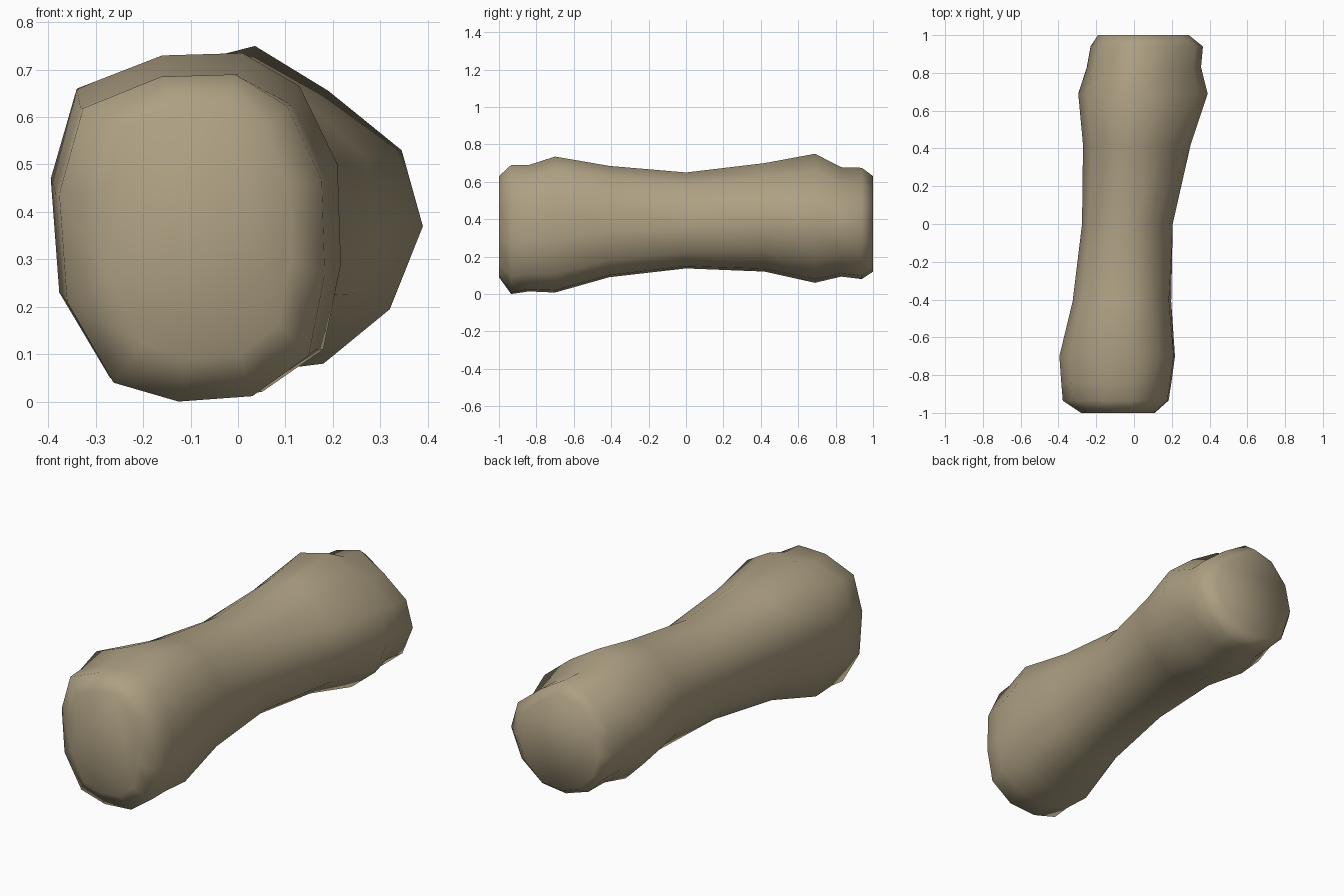
import bpy, bmesh
from mathutils import Vector

if "Cube" in bpy.data.objects:
    bpy.data.objects.remove(bpy.data.objects["Cube"])

# twelve-sided cross-sections (x, z) of the two knuckles, clockwise from the top left
FRONT = [(-.16, .73), (.01, .735), (.13, .665), (.21, .50), (.217, .29), (.18, .11),
         (.05, .02), (-.12, .008), (-.27, .05), (-.377, .23), (-.395, .47), (-.34, .66)]
REAR = [(-.12, .71), (.035, .75), (.19, .655), (.345, .53), (.39, .37), (.32, .195),
        (.18, .08), (.02, .06), (-.13, .11), (-.24, .22), (-.295, .38), (-.25, .57)]

# stations along the shaft: y, x min, x max, z min, z max
STATIONS = [
    (-1.0, -.28, .11, .09, .63),
    (-.935, -.377, .183, .0, .69),
    (-.84, -.385, .198, .014, .69),
    (-.70, -.395, .217, .008, .735),
    (-.41, -.325, .197, .09, .685),
    (0, -.275, .205, .137, .65),
    (.42, -.27, .30, .12, .70),
    (.69, -.295, .39, .06, .75),
    (.83, -.25, .355, .093, .678),
    (.94, -.23, .365, .08, .675),
    (1.0, -.19, .29, .12, .63),
]


def unit(profile):
    """Scale a profile to the unit square."""
    xs, zs = zip(*profile)
    return [((x - min(xs)) / (max(xs) - min(xs)), (z - min(zs)) / (max(zs) - min(zs)))
            for x, z in profile]


front, rear = unit(FRONT), unit(REAR)
bm = bmesh.new()
rings = []
for y, x0, x1, z0, z1 in STATIONS:
    t = min(1, max(0, (y + .7) / 1.4))
    blend = unit([Vector(a).lerp(Vector(b), t) for a, b in zip(front, rear)])
    rings.append([bm.verts.new((x0 + u * (x1 - x0), y, z0 + v * (z1 - z0))) for u, v in blend])

# shaft and knuckle walls
for a, b in zip(rings, rings[1:]):
    for i in range(12):
        j = (i + 1) % 12
        bm.faces.new((a[i], a[j], b[j], b[i]))
# end caps
bm.faces.new(rings[0])
bm.faces.new(rings[-1])
bmesh.ops.recalc_face_normals(bm, faces=bm.faces[:])
for f in bm.faces:
    f.smooth = True

mesh = bpy.data.meshes.new("bone")
bm.to_mesh(mesh)
bm.free()
bone = bpy.data.objects.new("bone", mesh)
bpy.context.collection.objects.link(bone)

mat = bpy.data.materials.new("dull tan")
mat.diffuse_color = (.42, .35, .225, 1)
mat.use_nodes = True
mat.node_tree.nodes["Principled BSDF"].inputs["Base Color"].default_value = mat.diffuse_color
mesh.materials.append(mat)
